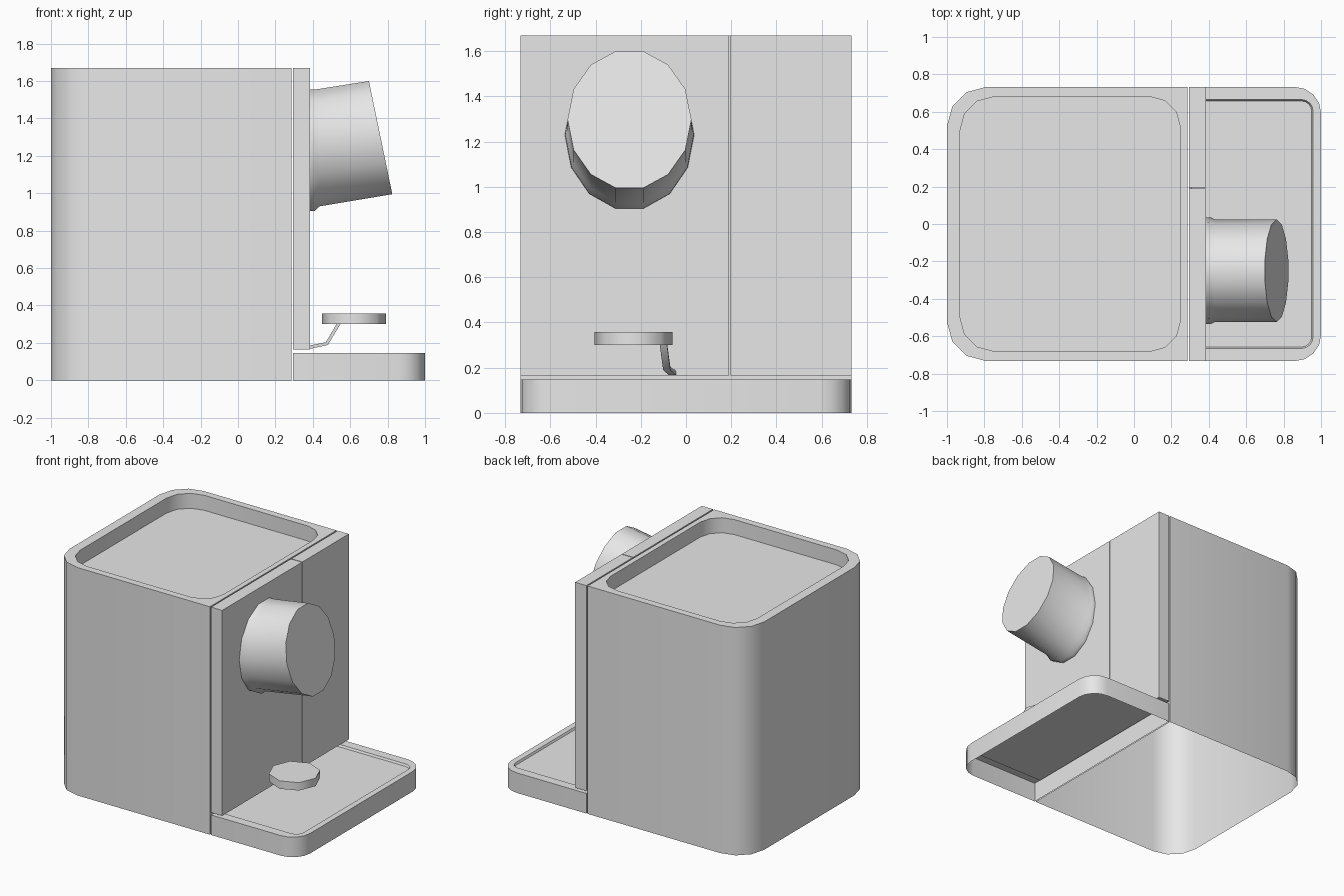
import bpy, bmesh, math
from mathutils import Vector

old = bpy.data.objects.get("Cube")
if old:
    bpy.data.objects.remove(old, do_unlink=True)

grey = bpy.data.materials.new("light_grey")
grey.use_nodes = True
grey.diffuse_color = (0.8, 0.8, 0.8, 1)
grey.node_tree.nodes["Principled BSDF"].inputs["Base Color"].default_value = (0.8, 0.8, 0.8, 1)


def loft(name, rings, cap_first=False, cap_last=True):
    """Skin a list of equal-length rings into one smooth-sided object."""
    bm = bmesh.new()
    rows = [[bm.verts.new(p) for p in ring] for ring in rings]
    n = len(rows[0])
    for a, b in zip(rows, rows[1:]):
        for i in range(n):
            j = (i + 1) % n
            bm.faces.new((a[i], a[j], b[j], b[i]))
    if cap_first:
        bm.faces.new(rows[0][::-1])
    if cap_last:
        bm.faces.new(rows[-1])
    bmesh.ops.remove_doubles(bm, verts=bm.verts, dist=0.0005)
    mesh = bpy.data.meshes.new(name)
    bm.to_mesh(mesh)
    bm.free()
    mesh.materials.append(grey)
    obj = bpy.data.objects.new(name, mesh)
    bpy.context.collection.objects.link(obj)
    bpy.ops.object.select_all(action='DESELECT')
    obj.select_set(True)
    bpy.context.view_layer.objects.active = obj
    bpy.ops.object.shade_smooth_by_angle(angle=math.radians(50))
    return obj


def rounded(x0, x1, y, z, r_left, r_right, steps=3):
    """Horizontal rectangle with separate corner radii at its two x ends."""
    pts = []
    corners = ((x1, y, r_right, 1, 1), (x0, y, r_left, -1, 1),
               (x0, -y, r_left, -1, -1), (x1, -y, r_right, 1, -1))
    for k, (cx, cy, r, sx, sy) in enumerate(corners):
        for s in range(steps + 1):
            a = math.pi / 2 * (k + s / steps)
            pts.append((cx - sx * r + r * math.cos(a), cy - sy * r + r * math.sin(a), z))
    return pts


def box(name, x0, x1, y0, y1, z0, z1):
    ring = ((x0, y0), (x1, y0), (x1, y1), (x0, y1))
    return loft(name, [[(x, y, z) for x, y in ring] for z in (z0, z1)], True)


# Main housing: open underneath, with a recessed top
loft("housing", [
    rounded(-1, 0.285, 0.733, 0, 0.21, 0),
    rounded(-1, 0.285, 0.733, 1.67, 0.21, 0),
    rounded(-0.93, 0.247, 0.68, 1.67, 0.18, 0.16),
    rounded(-0.93, 0.247, 0.68, 1.56, 0.18, 0.16)])

# Tray: open underneath, with a shallow recess inside its rim
loft("tray", [
    rounded(0.295, 1, 0.733, 0, 0, 0.14, 4),
    rounded(0.295, 1, 0.733, 0.147, 0, 0.14, 4),
    rounded(0.31, 0.957, 0.665, 0.147, 0, 0.06, 4),
    rounded(0.31, 0.95, 0.658, 0.132, 0, 0.055, 4)])

# Two face panels with a narrow seam between them
box("wide_panel", 0.295, 0.385, -0.733, 0.19, 0.165, 1.67)
box("narrow_panel", 0.295, 0.385, 0.196, 0.733, 0.165, 1.67)


# Tilted spout head: oval rings given by their top and bottom points
def oval(top, bottom, half_width, sides=14):
    top, bottom = Vector(top), Vector(bottom)
    mid, half = (top + bottom) / 2, (top - bottom) / 2 / math.cos(math.pi / sides)
    ring = []
    for i in range(sides):
        a = 2 * math.pi * i / sides
        p = mid + half * math.sin(a)
        ring.append((p.x, -0.25 + half_width * math.cos(a), p.y))
    return ring


loft("spout_head", [
    oval((0.385, 1.555), (0.385, 0.905), 0.286),
    oval((0.415, 1.555), (0.41, 0.905), 0.284),
    oval((0.43, 1.557), (0.435, 0.93), 0.274),
    oval((0.70, 1.6), (0.825, 0.995), 0.274)])

# Small octagonal cup rest
loft("cup_rest", [
    [(0.62 + 0.172 * math.cos(math.pi * i / 4), -0.232 + 0.172 * math.sin(math.pi * i / 4), z)
     for i in range(8)] for z in (0.3, 0.358)], True)

# Bent bracket carrying the cup rest
path = ((0.375, -0.058, 0.175), (0.475, -0.085, 0.196), (0.54, -0.1, 0.305))
rings = []
for k, p in enumerate(path):
    t = Vector(path[min(k + 1, 2)]) - Vector(path[max(k - 1, 0)])
    up = Vector((-t.z, 0, t.x)).normalized() * 0.009
    side = Vector((0, 0.016, 0))
    c = Vector(p)
    rings.append([c - side - up, c + side - up, c + side + up, c - side + up])
loft("bracket", rings, True)
